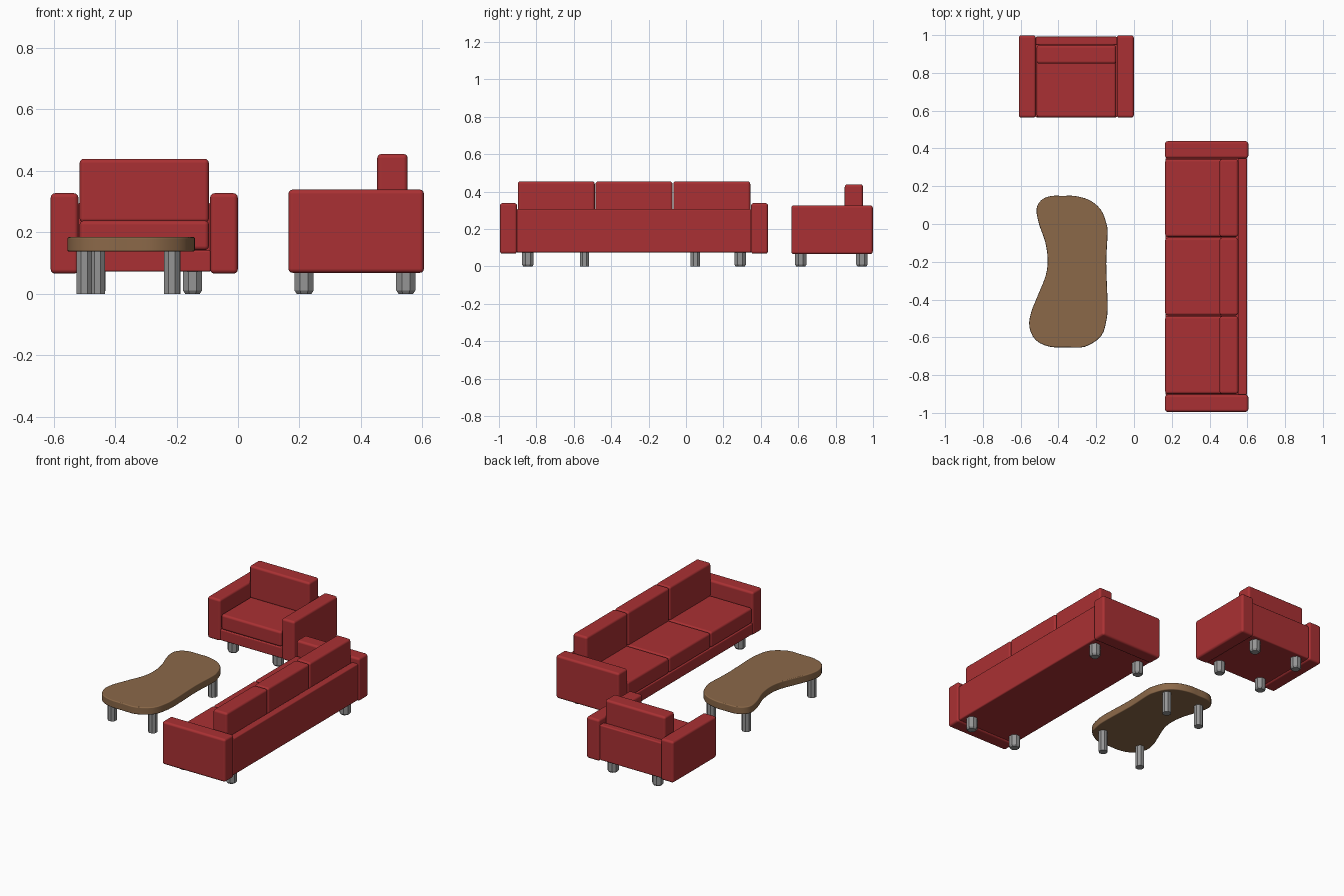
import bpy, bmesh, math
from mathutils import Matrix, Vector

if "Cube" in bpy.data.objects:
    bpy.data.objects.remove(bpy.data.objects["Cube"])


def material(name, rgb):
    m = bpy.data.materials.new(name)
    m.diffuse_color = (*rgb, 1)
    m.use_nodes = True
    m.node_tree.nodes["Principled BSDF"].inputs["Base Color"].default_value = m.diffuse_color
    return m


RED = material("red upholstery", (0.40, 0.03, 0.033))
WOOD = material("brown wood", (0.26, 0.14, 0.066))
METAL = material("grey metal", (0.30, 0.30, 0.30))


def finish(bm, name, mat, frame, bevel=0, segments=3):
    bm.transform(frame)
    bmesh.ops.recalc_face_normals(bm, faces=bm.faces)
    me = bpy.data.meshes.new(name)
    bm.to_mesh(me)
    bm.free()
    me.materials.append(mat)
    ob = bpy.data.objects.new(name, me)
    bpy.context.collection.objects.link(ob)
    if bevel:
        me.shade_smooth()
        mod = ob.modifiers.new("rounded edges", 'BEVEL')
        mod.width = bevel
        mod.segments = segments
        mod.limit_method = 'ANGLE'
        mod.angle_limit = math.radians(50)
        mod.harden_normals = True
    return ob


def box(name, u, v, z, frame, bevel=0.014):
    bm = bmesh.new()
    bmesh.ops.create_cube(bm, size=1)
    for p in bm.verts:
        p.co = Vector([a + (b - a) * (c + 0.5) for (a, b), c in zip((u, v, z), p.co)])
    finish(bm, name, RED, frame, bevel)


def leg(name, x, y, top, r, frame, foot=0.0):
    # eight-sided leg, narrowed at the foot
    bm = bmesh.new()
    rings = [(r - foot, 0), (r, foot * 1.4), (r, top)] if foot else [(r, 0), (r, top)]
    loops = []
    for rad, z in rings:
        loops.append([bm.verts.new((x + rad * math.cos(a), y + rad * math.sin(a), z))
                      for a in (math.pi / 8 + k * math.pi / 4 for k in range(8))])
    for lo, hi in zip(loops, loops[1:]):
        for k in range(8):
            bm.faces.new((lo[k], lo[(k + 1) % 8], hi[(k + 1) % 8], hi[k]))
    bm.faces.new(loops[0][::-1])
    bm.faces.new(loops[-1])
    finish(bm, name, METAL, frame)


def couch(name, seats, seat_width, frame):
    # local frame: width along x, front at y = 0, depth along +y
    inner = seats * seat_width / 2
    outer = inner + 0.093
    for s, side in ((-1, "left"), (1, "right")):
        a, b = sorted((s * (inner + 0.002), s * outer))
        box(f"{name}_{side}_arm", (a, b), (0, 0.441), (0.068, 0.339), frame)
        for v, end in ((0.051, "front"), (0.382, "back")):
            leg(f"{name}_{end}_{side}_leg", s * (outer - 0.149), v, 0.09, 0.034, frame, 0.008)
    w = (-inner - 0.004, inner + 0.004)
    box(f"{name}_base", w, (0.002, 0.41), (0.075, 0.146), frame, 0.006)
    box(f"{name}_back_panel", w, (0.389, 0.434), (0.075, 0.307), frame, 0.008)
    for i in range(seats):
        u = (-inner + i * seat_width + 0.002, -inner + (i + 1) * seat_width - 0.002)
        box(f"{name}_seat_cushion_{i + 1}", u, (0.001, 0.385), (0.147, 0.247), frame)
        box(f"{name}_back_cushion_{i + 1}", u, (0.289, 0.388), (0.24, 0.455), frame)


# Three-seat sofa turned towards -x, and a matching armchair
couch("sofa", 3, 0.4157, Matrix.Translation((0.164, -0.278, 0)) @ Matrix.Rotation(-math.pi / 2, 4, 'Z'))
couch("armchair", 1, 0.430, Matrix.Translation((-0.305, 0.563, 0)) @ Matrix.Diagonal((0.988, 0.988, 0.965, 1)))

# Kidney-shaped coffee table top: closed smooth curve through outline points
outline = [(-.14, -.05), (-.147, -.21), (-.14, -.42), (-.146, -.51), (-.175, -.595), (-.26, -.65),
           (-.35, -.653), (-.445, -.65), (-.52, -.615), (-.554, -.545), (-.545, -.47), (-.51, -.38),
           (-.468, -.275), (-.457, -.19), (-.47, -.095), (-.503, 0), (-.516, .08), (-.49, .127),
           (-.44, .148), (-.375, .149), (-.31, .148), (-.233, .125), (-.175, .075), (-.147, .005)]
P = [Vector((x, y, 0.137)) for x, y in outline]
n = len(P)
bm = bmesh.new()
ring = []
for i in range(n):
    a, b, c, d = (P[(i + k) % n] for k in (-1, 0, 1, 2))
    for t in (0, 1 / 3, 2 / 3):
        ring.append(bm.verts.new(0.5 * (2 * b + (c - a) * t + (2 * a - 5 * b + 4 * c - d) * t ** 2
                                        + (3 * b - a - 3 * c + d) * t ** 3)))
face = bm.faces.new(ring)
ext = bmesh.ops.extrude_face_region(bm, geom=[face], use_keep_orig=True)
for g in ext["geom"]:
    if isinstance(g, bmesh.types.BMVert):
        g.co.z = 0.185
finish(bm, "table_top", WOOD, Matrix(), 0.006, 2)

# Table legs
for i, (x, y) in enumerate([(-.50, -.543), (-.216, -.543), (-.457, .05), (-.212, .05)]):
    leg(f"table_leg_{i + 1}", x, y, 0.14, 0.027, Matrix())
